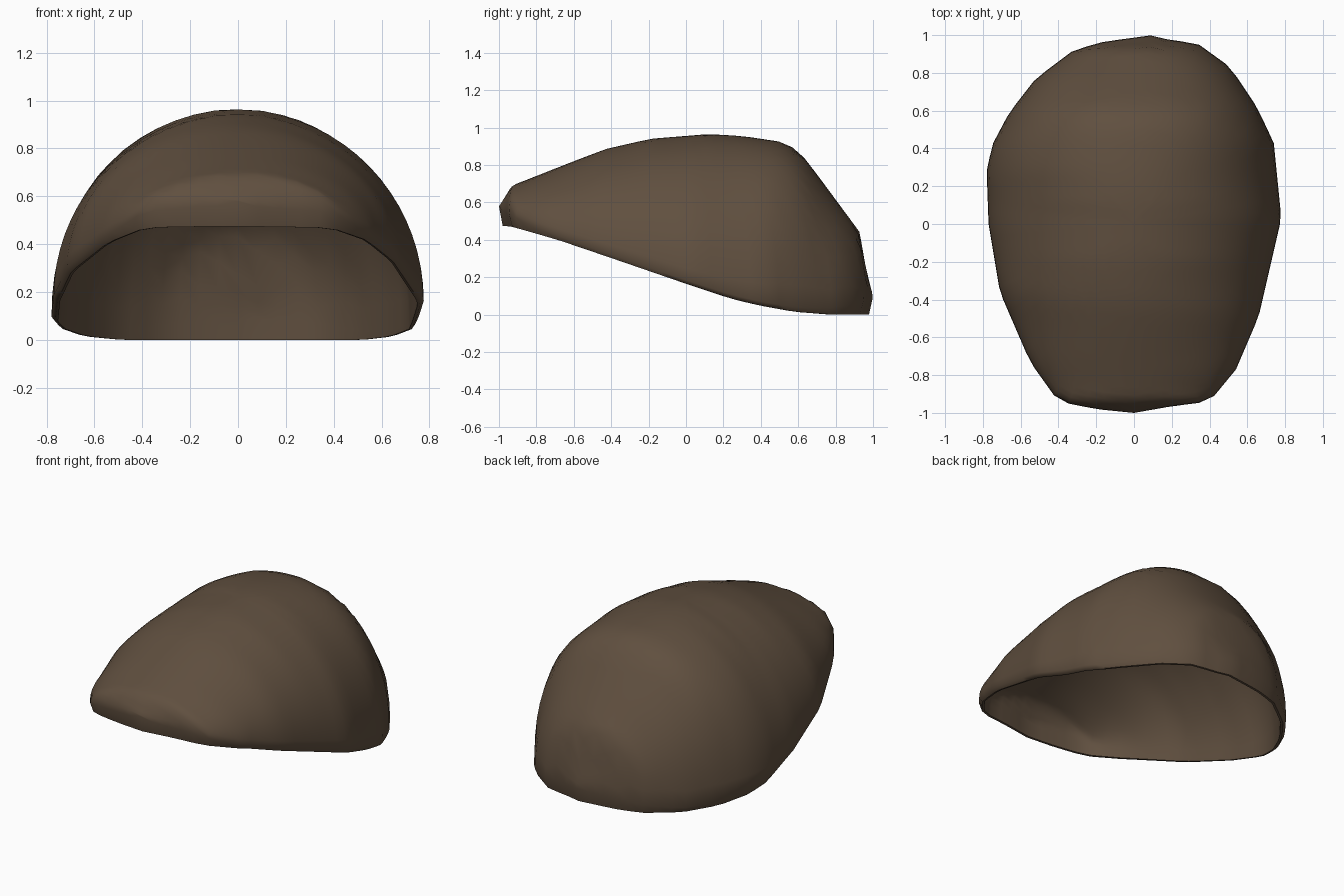
import bpy, bmesh, math

if "Cube" in bpy.data.objects:
    bpy.data.objects.remove(bpy.data.objects["Cube"])

# Plan outline, front tip to back tip, as (y, x) for each side
LEFT = [(-1, 0), (-.98, -.2), (-.94, -.4), (-.73, -.55), (-.36, -.71), (0, -.77), (.28, -.78),
        (.42, -.75), (.59, -.66), (.77, -.52), (.92, -.32), (.965, -.16), (1, .1)]
RIGHT = [(-1, 0), (-.965, .2), (-.94, .4), (-.77, .54), (-.49, .66), (.03, .78), (.43, .74),
         (.62, .65), (.83, .51), (.96, .33), (.97, .2), (1, .1)]
# Crest height and rim height along y
CREST = [(-1, .58), (-.93, .69), (-.6, .82), (-.43, .885), (-.19, .94), (.12, .965),
         (.3, .955), (.5, .925), (.6, .88), (.7, .75), (.93, .44), (.955, .27), (1, .1)]
RIM = [(-1, .475), (-.95, .47), (-.7, .4), (-.4, .3), (0, .165), (.25, .085), (.4, .05),
       (.6, .015), (.8, 0), (1, 0)]
SEGMENTS, RINGS = 72, 18


def lerp(table, y):
    y = min(max(y, table[0][0]), table[-1][0])
    for (a, p), (b, q) in zip(table, table[1:]):
        if y <= b:
            return p + (q - p) * (y - a) / (b - a)


def outline_point(angle):
    """Where a ray from the centre meets the plan outline."""
    dx, dy = math.cos(angle), math.sin(angle)
    lo, hi = 0, 1.2
    for _ in range(40):
        r = (lo + hi) / 2
        x, y = dx * r, dy * r
        if abs(y) <= 1 and lerp(LEFT, y) <= x <= lerp(RIGHT, y):
            lo = r
        else:
            hi = r
    return dx * lo, dy * lo


def dome_height(x, y):
    """Rounded cross-section between the rim and the crest, fuller at the back."""
    l, r = lerp(LEFT, y), lerp(RIGHT, y)
    u = min(abs(2 * x - l - r) / max(r - l, 1e-6), 1)
    t = min(max(y / .6, 0), 1)
    n = 1.97 + .25 * t * t * (3 - 2 * t)
    base = lerp(RIM, y) + .02 + .07 * abs(y) ** 6
    return base + max(lerp(CREST, y) - base, 0) * (1 - u ** n) ** (1 / n)


bm = bmesh.new()
edge = [outline_point(2 * math.pi * i / SEGMENTS) for i in range(SEGMENTS)]


def ring(func):
    return [bm.verts.new(func(x, y)) for x, y in edge]


def bridge(a, b):
    for i in range(SEGMENTS):
        j = (i + 1) % SEGMENTS
        bm.faces.new((a[i], a[j], b[j], b[i]))


def outer(s):
    return lambda x, y: (x * s, y * s, dome_height(x * s, y * s))


def inner(s, c):
    return lambda x, y: (x * s * .962, y * s * .962,
                         max(dome_height(x * s, y * s) - .035 * c, lerp(RIM, y) + .01))


def rim(s):
    return lambda x, y: (x * s, y * s, lerp(RIM, y))


# Outer skin rings, rim, then cavity rings
angles = [math.pi / 2 * k / RINGS for k in range(1, RINGS + 1)]
loops = [ring(outer(math.sin(a))) for a in angles]
loops += [ring(rim(.98)), ring(rim(.965))]
loops += [ring(inner(math.sin(a), math.cos(a))) for a in reversed(angles)]
for a, b in zip(loops, loops[1:]):
    bridge(a, b)

# Close the crown outside and inside
for loop, z in ((loops[0], dome_height(0, 0)), (loops[-1], dome_height(0, 0) - .035)):
    tip = bm.verts.new((0, 0, z))
    for i in range(SEGMENTS):
        bm.faces.new((loop[i], loop[(i + 1) % SEGMENTS], tip))
bmesh.ops.recalc_face_normals(bm, faces=bm.faces)

mesh = bpy.data.meshes.new("hollow_shell")
bm.to_mesh(mesh)
bm.free()
shell = bpy.data.objects.new("hollow_shell", mesh)
bpy.context.collection.objects.link(shell)

brown = bpy.data.materials.new("dark_brown")
brown.diffuse_color = (.117, .079, .05, 1)
brown.use_nodes = True
brown.node_tree.nodes["Principled BSDF"].inputs["Base Color"].default_value = brown.diffuse_color
mesh.materials.append(brown)

bpy.context.view_layer.objects.active = shell
shell.select_set(True)
bpy.ops.object.shade_smooth_by_angle(angle=math.radians(50))
